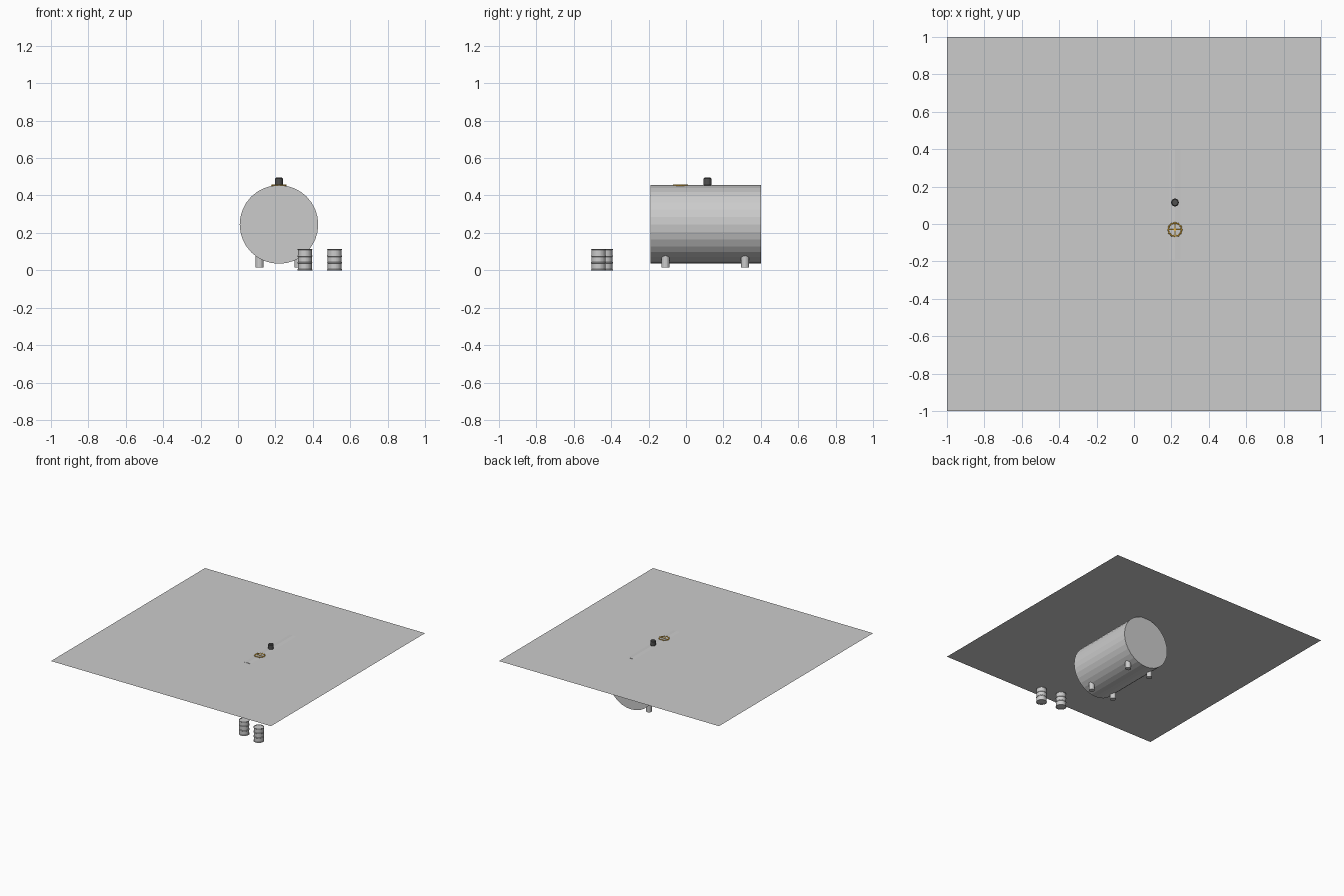
import bpy, math

if "Cube" in bpy.data.objects:
    bpy.data.objects.remove(bpy.data.objects["Cube"])


def material(name, rgb):
    m = bpy.data.materials.new(name)
    m.diffuse_color = (*rgb, 1)
    m.use_nodes = True
    m.node_tree.nodes["Principled BSDF"].inputs["Base Color"].default_value = m.diffuse_color
    return m


GOLD = material("gold", (0.8, 0.45, 0.05))
DARK = material("dark", (0.08, 0.08, 0.08))


def cylinder(name, loc, r, depth, sides=32, rot=(0, 0, 0), mat=None):
    bpy.ops.mesh.primitive_cylinder_add(vertices=sides, radius=r, depth=depth,
                                        location=loc, rotation=rot)
    ob = bpy.context.object
    ob.name = name
    if mat:
        ob.data.materials.append(mat)
    return ob


def lathe(name, profile, loc, sides):
    """Closed solid of revolution from (radius, height) points."""
    verts, faces = [], []
    for r, z in profile:
        for i in range(sides):
            a = 2 * math.pi * i / sides
            verts.append((r * math.cos(a), r * math.sin(a), z))
    for k in range(len(profile) - 1):
        for i in range(sides):
            j = (i + 1) % sides
            faces.append((k * sides + i, k * sides + j,
                          (k + 1) * sides + j, (k + 1) * sides + i))
    last = (len(profile) - 1) * sides
    faces.append(tuple(reversed(range(sides))))
    faces.append(tuple(range(last, last + sides)))
    me = bpy.data.meshes.new(name)
    me.from_pydata(verts, [], faces)
    ob = bpy.data.objects.new(name, me)
    ob.location = loc
    bpy.context.collection.objects.link(ob)
    return ob


# wide flat sheet lying just under the tank's top line
PLANE_Z = 0.452
bpy.ops.mesh.primitive_plane_add(size=2, location=(0, 0, PLANE_Z))
bpy.context.object.name = "sheet"

# horizontal tank along y
TX = 0.219
cylinder("tank", (TX, 0.105, 0.245), 0.21, 0.59, rot=(math.pi / 2, 0, 0))

# four short legs reaching into the tank
for sx in (-1, 1):
    for y in (-0.11, 0.316):
        cylinder("tank_leg", (TX + sx * 0.104, y, 0.053), 0.022, 0.075, 16)

# dark filler cap on top
cap = cylinder("filler_cap", (TX, 0.115, 0.473), 0.021, 0.044, 16, mat=DARK)
bevel = cap.modifiers.new("bevel", "BEVEL")
bevel.width = 0.005
bevel.segments = 1

# golden hand wheel: rim, grip bumps, spokes and hub
WY, WZ = -0.03, 0.454
bpy.ops.mesh.primitive_torus_add(location=(TX, WY, WZ), major_radius=0.035,
                                 minor_radius=0.0035, major_segments=24,
                                 minor_segments=8)
rim = bpy.context.object
rim.name = "wheel_rim"
rim.data.materials.append(GOLD)
for i in range(12):
    a = 2 * math.pi * i / 12
    bpy.ops.mesh.primitive_uv_sphere_add(
        segments=8, ring_count=6, radius=0.0045,
        location=(TX + 0.037 * math.cos(a), WY + 0.037 * math.sin(a), WZ))
    bpy.context.object.name = "wheel_grip"
    bpy.context.object.data.materials.append(GOLD)
for i in range(2):
    cylinder("wheel_spoke", (TX, WY, WZ), 0.0025, 0.07, 8,
             (math.pi / 2, 0, i * math.pi / 2), GOLD)
cylinder("wheel_hub", (TX, WY, WZ), 0.007, 0.008, 12, mat=GOLD)

# two ribbed drums with recessed lids
R, B = 0.04, 0.0375
DRUM = [(0.036, 0.003), (0.036, 0), (R, 0), (R, 0.004), (B, 0.006),
        (B, 0.036), (R, 0.038), (R, 0.042), (B, 0.044),
        (B, 0.072), (R, 0.074), (R, 0.078), (B, 0.08),
        (B, 0.109), (R, 0.111), (R, 0.115), (0.036, 0.115), (0.036, 0.112)]
for x, y in ((0.357, -0.43), (0.517, -0.468)):
    lathe("drum", DRUM, (x, y, 0), 32)
